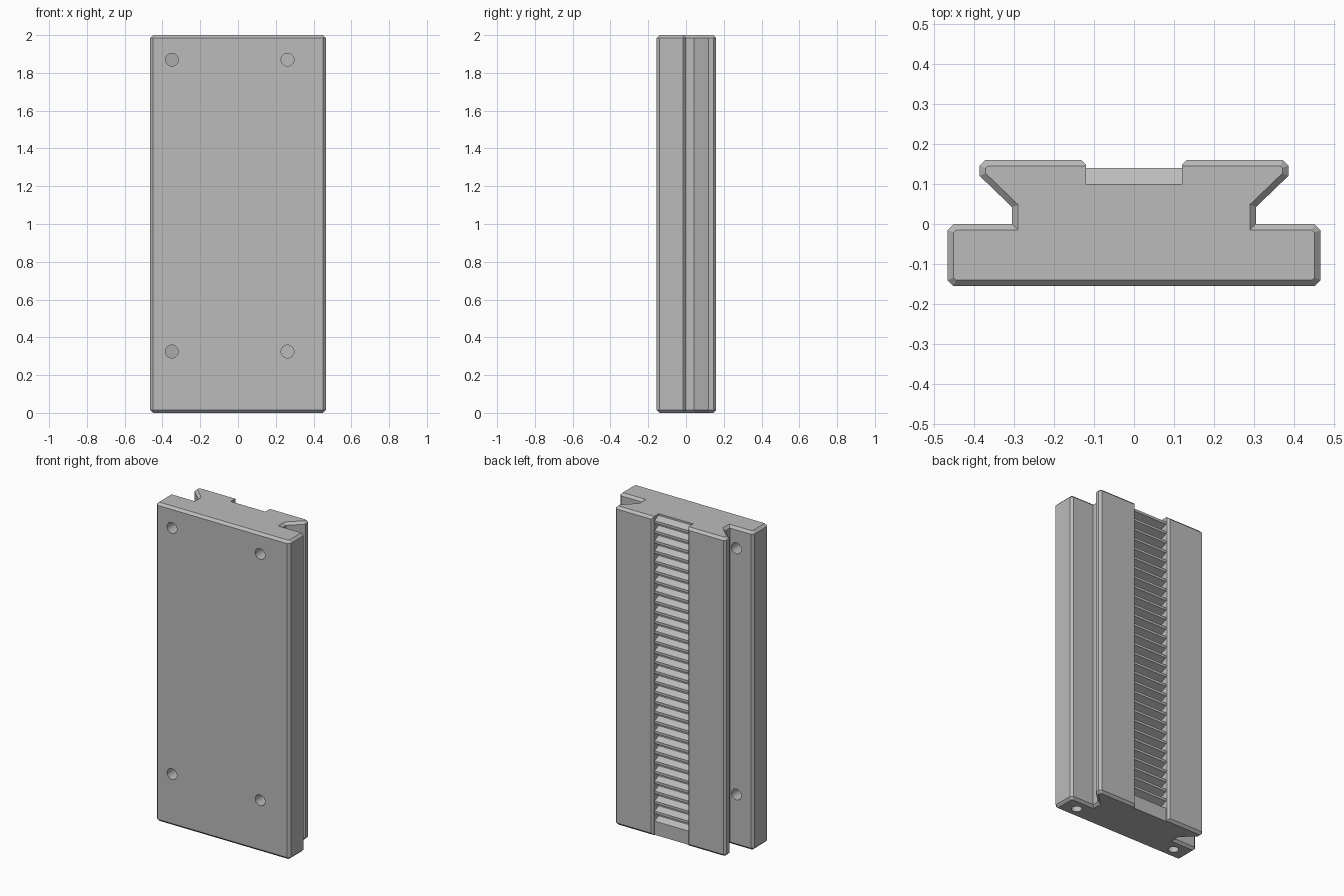
import bpy, bmesh, math
from mathutils import Matrix, Vector

if "Cube" in bpy.data.objects:
    bpy.data.objects.remove(bpy.data.objects["Cube"], do_unlink=True)

grey = bpy.data.materials.new("plain_grey")
grey.use_nodes = True
grey.diffuse_color = (0.5, 0.5, 0.5, 1)
grey.node_tree.nodes["Principled BSDF"].inputs["Base Color"].default_value = (0.5, 0.5, 0.5, 1)


def make_object(name, bm):
    bmesh.ops.recalc_face_normals(bm, faces=bm.faces)
    mesh = bpy.data.meshes.new(name)
    bm.to_mesh(mesh)
    bm.free()
    mesh.materials.append(grey)
    ob = bpy.data.objects.new(name, mesh)
    bpy.context.collection.objects.link(ob)
    return ob


def prism(points, extrusion):
    bm = bmesh.new()
    face = bm.faces.new([bm.verts.new(p) for p in points])
    new = bmesh.ops.extrude_face_region(bm, geom=[face])["geom"]
    verts = [g for g in new if isinstance(g, bmesh.types.BMVert)]
    bmesh.ops.translate(bm, verts=verts, vec=extrusion)
    return bm


def drill(name, start, end, radius):
    a, b = Vector(start), Vector(end)
    bm = bmesh.new()
    turn = (b - a).to_track_quat('Z', 'Y').to_matrix().to_4x4()
    bmesh.ops.create_cone(bm, cap_ends=True, segments=32, radius1=radius, radius2=radius,
                          depth=(b - a).length, matrix=Matrix.Translation((a + b) / 2) @ turn)
    return make_object(name, bm)


# Dovetail plate: mirrored half profile, extruded upward
HEIGHT, CHAMFER = 2.0, 0.015
half = [(0.45, -0.155), (0.465, -0.14), (0.465, -0.015), (0.45, 0), (0.304, 0),
        (0.304, 0.042), (0.385, 0.12), (0.385, 0.146), (0.371, 0.16)]
outline = half + [(-x, y) for x, y in reversed(half)]
bm = prism([(x, y, 0) for x, y in outline], (0, 0, HEIGHT))
bmesh.ops.recalc_face_normals(bm, faces=bm.faces)

# Chamfer around both ends
rims = [e for e in bm.edges if abs(e.verts[0].co.z - e.verts[1].co.z) < 0.001]
bmesh.ops.bevel(bm, geom=rims, offset=CHAMFER, segments=1, affect='EDGES', clamp_overlap=False)
plate = make_object("dovetail_rack_plate", bm)

# Toothed groove: comb-shaped cutter starting with a gap at the top
ROOT, CREST, PITCH, TEETH = 0.10, 0.14, math.pi / 50, 31
FLANK, GAP = 0.018, 0.011
comb = [(0.25, HEIGHT + 0.1), (ROOT, HEIGHT + 0.1)]
for i in range(TEETH):
    z = HEIGHT - i * PITCH - GAP
    if i:
        comb += [(CREST, z + GAP + FLANK), (ROOT, z + GAP)]
    comb += [(ROOT, z), (CREST, z - FLANK)]
comb += [(CREST, -0.1), (0.25, -0.1)]
cutters = [make_object("groove_cutter", prism([(-0.12, y, z) for y, z in comb], (0.24, 0, 0)))]

# Chamfer along the groove lips
lip = [(-0.12, 0.148), (0.12, 0.148), (0.136, 0.164), (-0.136, 0.164)]
cutters.append(make_object("lip_cutter", prism([(x, y, -0.1) for x, y in lip], (0, 0, HEIGHT + 0.2))))

# Mounting holes: through the right flange, blind behind the dovetail
for z in (0.325, 1.87):
    for x, depth in ((-0.35, 0.02), (0.262, 0)):
        cutters.append(drill("mounting_hole_cutter", (x, -0.25, z), (x, depth, z), 0.034))

# Blind holes in the lower end
for x in (-0.36, 0.36):
    cutters.append(drill("end_hole_cutter", (x, -0.08, -0.1), (x, -0.08, 0.2), 0.03))

# Cut everything out and bake the result
for cutter in cutters:
    cutter.hide_render = True
    mod = plate.modifiers.new(cutter.name, 'BOOLEAN')
    mod.operation, mod.solver, mod.object = 'DIFFERENCE', 'EXACT', cutter
bpy.context.view_layer.update()
graph = bpy.context.evaluated_depsgraph_get()
baked = bpy.data.meshes.new_from_object(plate.evaluated_get(graph))
plate.modifiers.clear()
plate.data = baked
for cutter in cutters:
    bpy.data.objects.remove(cutter, do_unlink=True)

# Smooth hole walls, sharp edges elsewhere
bpy.ops.object.select_all(action='DESELECT')
plate.select_set(True)
bpy.context.view_layer.objects.active = plate
bpy.ops.object.shade_smooth_by_angle(angle=math.radians(20))
